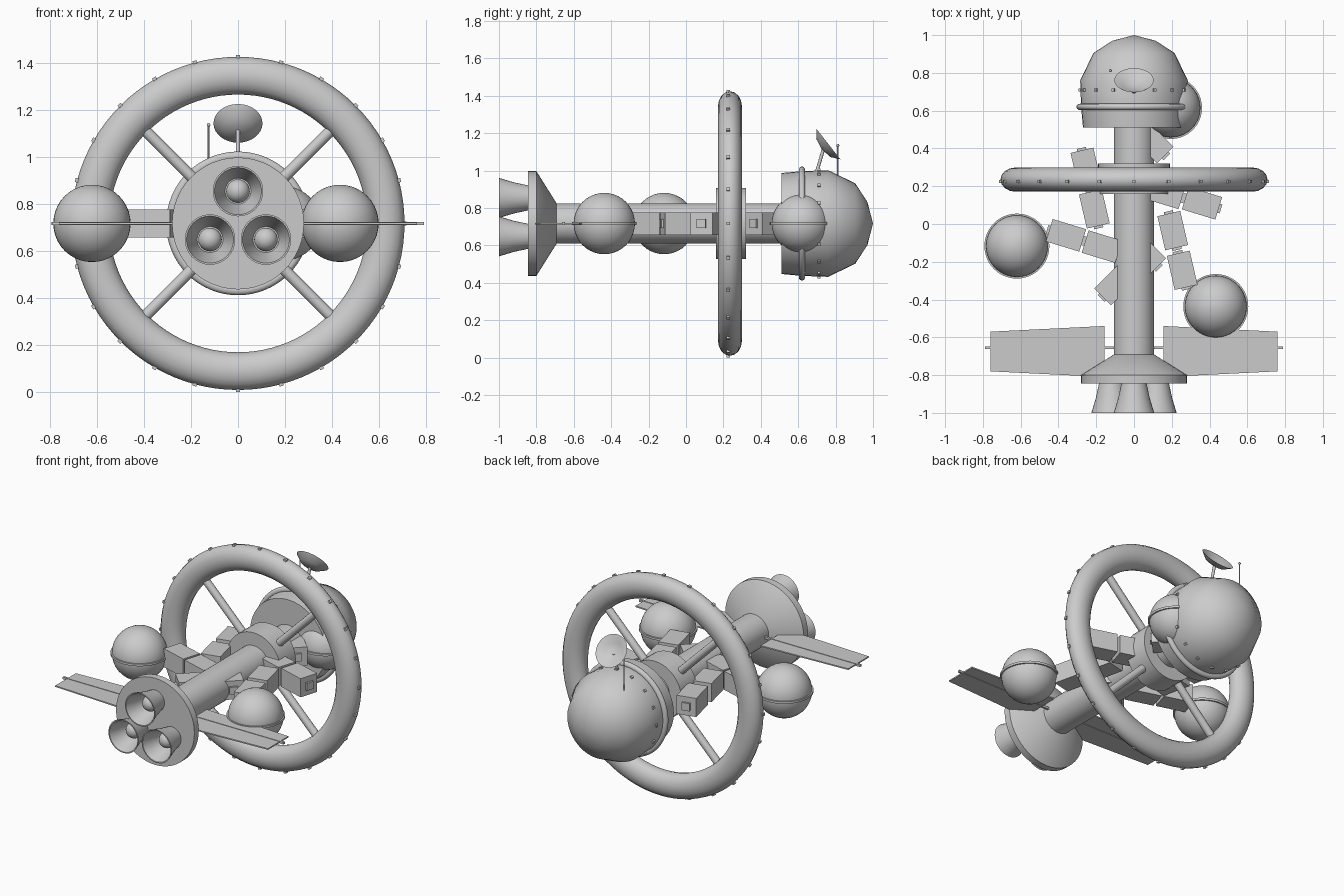
import bpy, bmesh
from math import sin, cos, pi, radians
from mathutils import Vector, Matrix

cube = bpy.data.objects.get("Cube")
if cube:
    bpy.data.objects.remove(cube, do_unlink=True)

AXIS_Z = 0.717
GREY = (0.6, 0.6, 0.6, 1)
hull = bpy.data.materials.new("hull grey")
hull.use_nodes = True
hull.diffuse_color = GREY
hull.node_tree.nodes["Principled BSDF"].inputs["Base Color"].default_value = GREY


def finish(name, bm, loc=(0, 0, AXIS_Z), smooth=True):
    bmesh.ops.remove_doubles(bm, verts=bm.verts, dist=1e-5)
    bmesh.ops.recalc_face_normals(bm, faces=bm.faces)
    mesh = bpy.data.meshes.new(name)
    bm.to_mesh(mesh)
    bm.free()
    mesh.materials.append(hull)
    obj = bpy.data.objects.new(name, mesh)
    obj.location = loc
    bpy.context.collection.objects.link(obj)
    if smooth:
        bpy.ops.object.select_all(action='DESELECT')
        obj.select_set(True)
        bpy.context.view_layer.objects.active = obj
        bpy.ops.object.shade_smooth_by_angle(angle=radians(45))
    return obj


def lathe(name, profile, loc=(0, 0, AXIS_Z), steps=48, closed=False):
    """Turn (radius, y) points around the y axis."""
    bm = bmesh.new()
    vs = [bm.verts.new((r, y, 0)) for r, y in profile]
    pairs = list(zip(vs, vs[1:])) + ([(vs[-1], vs[0])] if closed else [])
    edges = [bm.edges.new(p) for p in pairs]
    bmesh.ops.spin(bm, geom=vs + edges, cent=(0, 0, 0), axis=(0, 1, 0),
                   angle=2 * pi, steps=steps, use_merge=False)
    return finish(name, bm, loc)


def torus(name, major, rad, half, y, sides=16, steps=64):
    ring = [(major + rad * cos(2 * pi * i / sides), y + half * sin(2 * pi * i / sides))
            for i in range(sides)]
    return lathe(name, ring, steps=steps, closed=True)


def rod(name, a, b, radius, sides=12):
    a, b = Vector(a), Vector(b)
    bm = bmesh.new()
    rot = (b - a).to_track_quat('Z', 'Y').to_matrix().to_4x4()
    bmesh.ops.create_cone(bm, cap_ends=True, segments=sides, radius1=radius, radius2=radius,
                          depth=(b - a).length, matrix=rot)
    return finish(name, bm, (a + b) / 2)


def ball(name, loc, radius, u=32, v=16):
    bm = bmesh.new()
    bmesh.ops.create_uvsphere(bm, u_segments=u, v_segments=v, radius=radius)
    return finish(name, bm, loc)


def box(name, loc, size, turn=0):
    bm = bmesh.new()
    bmesh.ops.create_cube(bm, size=1, matrix=Matrix.Diagonal((*size, 1)))
    obj = finish(name, bm, loc, smooth=False)
    obj.rotation_euler.z = radians(turn)
    return obj


def studs(name, count, radius, y, size):
    """Small lamps spaced evenly around the main axis."""
    bm = bmesh.new()
    for i in range(count):
        turn = Matrix.Rotation(2 * pi * i / count, 4, 'Y')
        bmesh.ops.create_cube(bm, size=size, matrix=turn @ Matrix.Translation((radius, y, 0)))
    return finish(name, bm, smooth=False)


# Central spine and hub
lathe("core_tube", [(0, -0.72), (0.107, -0.72), (0.107, 0.53), (0, 0.53)])
lathe("hub", [(0, 0.16), (0.19, 0.16), (0.19, 0.32), (0, 0.32)])

# Habitat ring with spokes and lamps
torus("habitat_ring", 0.627, 0.08, 0.064, 0.235, steps=96)
studs("ring_lamps", 24, 0.706, 0.225, 0.018)
for i in range(4):
    a = pi / 4 + i * pi / 2
    d = Vector((cos(a), 0, sin(a)))
    mid = Vector((0, 0.235, AXIS_Z))
    rod(f"spoke_{i + 1}", mid + d * 0.12, mid + d * 0.58, 0.024, 16)

# Command dome
lathe("command_dome", [(0, 0.51), (0.27, 0.51), (0.28, 0.62), (0.285, 0.76),
                       (0.215, 0.905), (0.115, 0.97), (0, 1.0)], steps=40)
torus("dome_belt", 0.285, 0.02, 0.017, 0.62, sides=12)
studs("dome_lamps", 16, 0.285, 0.71, 0.016)

# Dish and antenna
dish = lathe("dish", [(0, -0.03), (0.06, -0.02), (0.1, 0.008), (0.104, 0.008),
                      (0.062, -0.026), (0, -0.037)], (0, 0.755, 1.137), 32)
dish.rotation_euler.x = radians(38)
rod("dish_stalk", (0, 0.695, 0.98), (0, 0.735, 1.115), 0.009)
rod("antenna", (-0.125, 0.812, 0.9), (-0.125, 0.812, 1.135), 0.004, 8)
ball("antenna_tip", (-0.125, 0.812, 1.135), 0.008, 10, 6)

# Engine block and three nozzles
lathe("engine_block", [(0, -0.845), (0.28, -0.845), (0.28, -0.8), (0.105, -0.69), (0, -0.69)])
for i in range(3):
    a = pi / 2 + i * 2 * pi / 3
    x, z = 0.137 * cos(a), AXIS_Z + 0.137 * sin(a)
    lathe(f"nozzle_{i + 1}", [(0, -0.84), (0.066, -0.84), (0.083, -0.92), (0.107, -1.0),
                              (0.1, -1.0), (0.074, -0.92), (0.055, -0.86), (0, -0.86)],
          (x, 0, z), 32)
    ball(f"nozzle_core_{i + 1}", (x, -0.89, z), 0.05, 24, 12)

# Solar wings with their boom
box("wing_boom", (0, -0.655, AXIS_Z), (1.58, 0.014, 0.014))
for side, label in ((1, "left"), (-1, "right")):
    bm = bmesh.new()
    outline = [(0.155, -0.81), (0.76, -0.78), (0.76, -0.57), (0.155, -0.54)]
    face = bm.faces.new([bm.verts.new((side * x, y, -0.004)) for x, y in outline])
    new = bmesh.ops.extrude_face_region(bm, geom=[face])["geom"]
    bmesh.ops.translate(bm, vec=(0, 0, 0.008),
                        verts=[g for g in new if isinstance(g, bmesh.types.BMVert)])
    finish(f"{label}_wing", bm, smooth=False)

# Cargo modules: x, y, length along x, length along y, turn
LONG, WIDE = 0.185, 0.124
modules = [(-0.255, 0.3, WIDE, LONG, 13), (-0.21, 0.08, WIDE, LONG, 13),
           (-0.36, -0.06, LONG, WIDE, -17), (-0.17, -0.12, LONG, WIDE, -17),
           (-0.1, -0.32, LONG, WIDE, 45), (0.1, 0.43, WIDE, LONG, 45),
           (0.36, 0.11, LONG, WIDE, -17), (0.165, 0.165, LONG, WIDE, -17),
           (0.205, -0.035, WIDE, LONG, 13), (0.255, -0.245, WIDE, LONG, 13),
           (0.06, -0.16, WIDE, LONG, 45)]
for i, (x, y, sx, sy, turn) in enumerate(modules):
    box(f"module_{i + 1}", (x, y, AXIS_Z), (sx, sy, 0.12), turn)
    grow = (sx + 0.025, sy * 0.4) if sx > sy else (sx * 0.4, sy + 0.025)
    box(f"module_collar_{i + 1}", (x, y, AXIS_Z), (*grow, 0.05), turn)

# Spherical tanks with an equator band
for i, (x, y, r) in enumerate([(-0.62, -0.117, 0.164), (0.433, -0.437, 0.164),
                               (0.195, 0.615, 0.157)]):
    ball(f"tank_{i + 1}", (x, y, AXIS_Z), r, 40, 20)
    band = lathe(f"tank_band_{i + 1}", [(r - 0.01, -0.007), (r + 0.008, -0.007),
                                        (r + 0.008, 0.007), (r - 0.01, 0.007)],
                 (x, y, AXIS_Z), closed=True)
    band.rotation_euler.x = pi / 2
